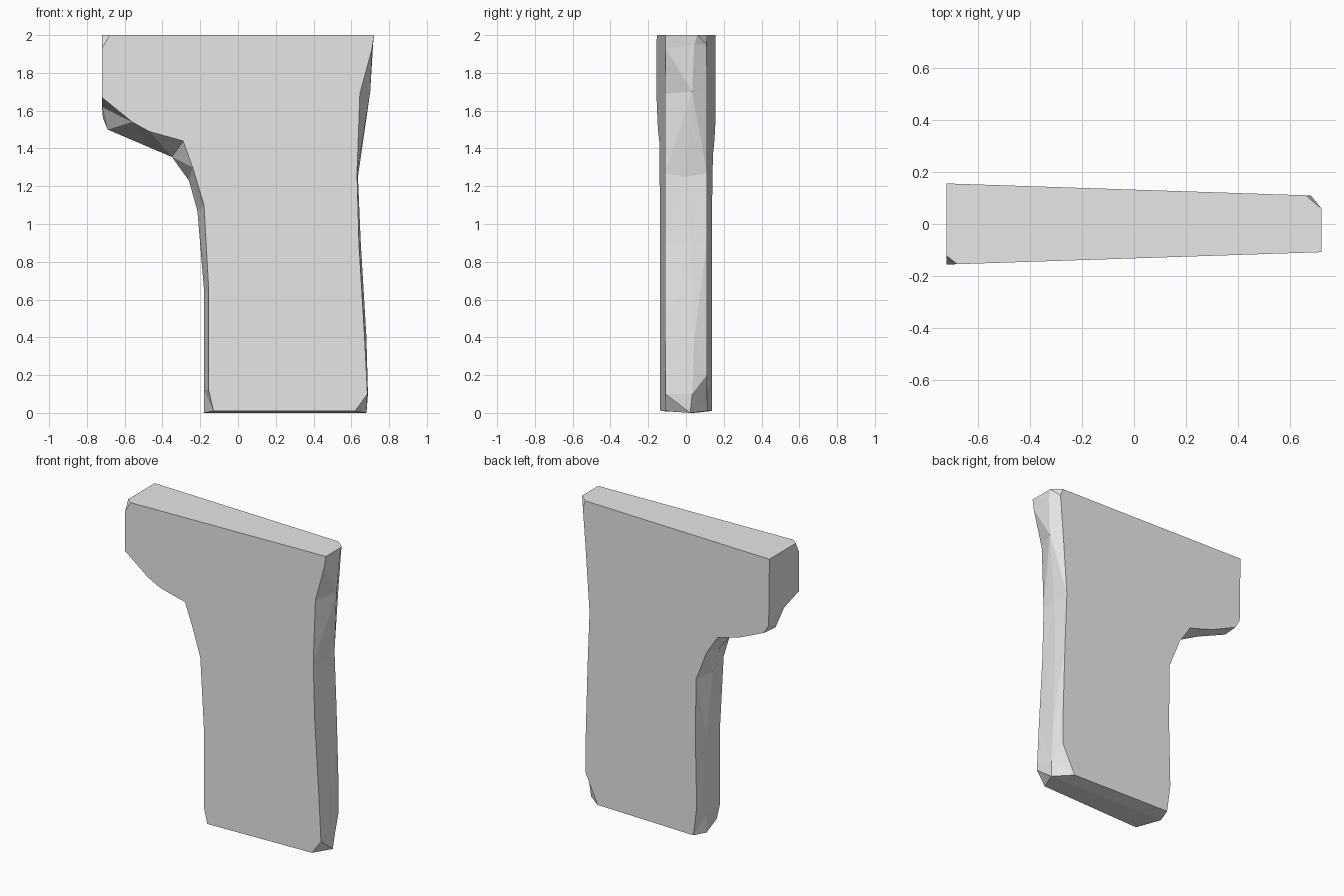
import bpy
import bmesh

default_cube = bpy.data.objects.get("Cube")
if default_cube:
    bpy.data.objects.remove(default_cube, do_unlink=True)

# Front face outline (x, z), from the top corner down the overhang side
front_outline = [
    (-.68, 2), (-.72, 1.93), (-.72, 1.67), (-.56, 1.54), (-.47, 1.49),
    (-.29, 1.44), (-.24, 1.3), (-.18, 1.1), (-.155, .65), (-.155, .12),
    (-.13, .01), (.62, .01), (.685, .1), (.67, .4), (.64, .9),
    (.63, 1.27), (.645, 1.69), (.71, 1.93), (.72, 2),
]

# Ridge running round the edge (x, z, depth from front -1 to back 1)
ridge_outline = [
    (-.72, 2, -.78), (-.72, 1.93, 0), (-.72, 1.62, 0), (-.69, 1.5, .3),
    (-.48, 1.41, .3), (-.35, 1.355, 0), (-.26, 1.23, .2), (-.215, 1.07, .2),
    (-.18, .65, .3), (-.18, .12, .3), (-.18, 0, .3), (.68, 0, .2),
    (.688, .1, .3), (.68, .4, .4), (.65, .9, .2), (.635, 1.25, 0),
    (.7, 1.7, .3), (.715, 1.95, .4), (.72, 2, .55),
]

# Back face outline (x, z)
back_outline = [
    (-.72, 2), (-.72, 1.93), (-.715, 1.56), (-.68, 1.5), (-.5, 1.42),
    (-.33, 1.37), (-.25, 1.25), (-.17, 1.05), (-.165, .65), (-.175, .2),
    (-.15, .01), (.57, .01), (.66, .2), (.66, .4), (.645, .9),
    (.63, 1.27), (.66, 1.7), (.68, 1.95), (.66, 2),
]


def half_thickness(x):
    """The slab is thicker on the overhang side and tapers evenly."""
    return 0.132 - 0.033 * x


def add_ring(mesh, points):
    return [mesh.verts.new((x, depth * half_thickness(x), z))
            for x, z, depth in points]


def bridge(mesh, ring_a, ring_b):
    """Join two rings with a closed band of faces."""
    for i in range(len(ring_a)):
        j = (i + 1) % len(ring_a)
        mesh.faces.new((ring_a[i], ring_a[j], ring_b[j], ring_b[i]))


def make_material(name, colour):
    material = bpy.data.materials.new(name)
    material.use_nodes = True
    material.diffuse_color = colour
    shader = next(node for node in material.node_tree.nodes
                  if node.type == "BSDF_PRINCIPLED")
    shader.inputs["Base Color"].default_value = colour
    return material


# Slab: flat front and back faces joined by a faceted edge
bm = bmesh.new()
front = add_ring(bm, [(x, z, -1) for x, z in front_outline])
ridge = add_ring(bm, ridge_outline)
back = add_ring(bm, [(x, z, 1) for x, z in back_outline])
bridge(bm, front, ridge)
bridge(bm, ridge, back)
bm.faces.new(front)
bm.faces.new(back)

# Split the edge band into flat facets and clean it up
bmesh.ops.triangulate(bm, faces=[face for face in bm.faces if len(face.verts) == 4])
bmesh.ops.recalc_face_normals(bm, faces=bm.faces[:])

slab_mesh = bpy.data.meshes.new("stone_slab")
bm.to_mesh(slab_mesh)
bm.free()
slab_mesh.materials.append(make_material("light_grey", (0.8, 0.8, 0.8, 1)))
slab = bpy.data.objects.new("stone_slab", slab_mesh)
bpy.context.collection.objects.link(slab)
